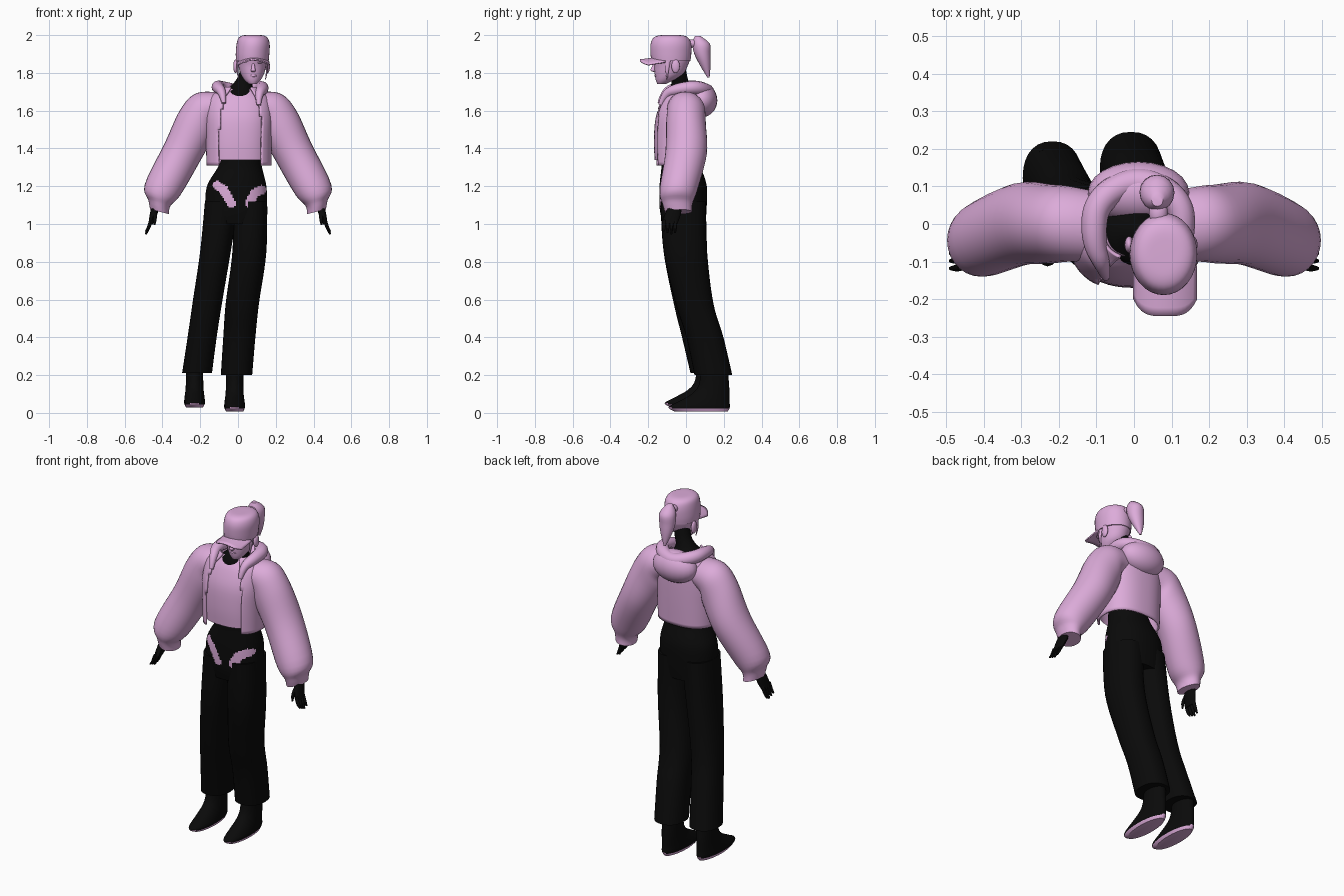
import bpy, bmesh, math
from mathutils import Vector

if "Cube" in bpy.data.objects:
    bpy.data.objects.remove(bpy.data.objects["Cube"])


def material(name, color):
    m = bpy.data.materials.new(name)
    m.use_nodes = True
    m.diffuse_color = color
    m.node_tree.nodes["Principled BSDF"].inputs["Base Color"].default_value = color
    return m


PINK = material("soft pink", (0.72, 0.41, 0.70, 1))
BLACK = material("black", (0.003, 0.003, 0.003, 1))
parts = []


def finish(name, bm, mats, rule=None, drop=None):
    bmesh.ops.recalc_face_normals(bm, faces=bm.faces)
    if drop:
        doomed = [f for f in bm.faces if drop(f.calc_center_median())]
        bmesh.ops.delete(bm, geom=doomed, context='FACES')
    if rule:
        for f in bm.faces:
            f.material_index = int(rule(f.calc_center_median(), f.normal))
    mesh = bpy.data.meshes.new(name)
    bm.to_mesh(mesh)
    bm.free()
    for m in mats:
        mesh.materials.append(m)
    ob = bpy.data.objects.new(name, mesh)
    bpy.context.collection.objects.link(ob)
    parts.append(ob)
    return ob


def spline(keys, steps):
    """Smoothly fill in rings between the key rings."""
    k = [keys[0]] + keys + [keys[-1]]
    out = []
    for a, b, c, d in zip(k, k[1:], k[2:], k[3:]):
        for s in range(steps):
            t = s / steps
            out.append([q + t / 2 * (r - p + t * (2 * p - 5 * q + 4 * r - w + t * (3 * (q - r) + w - p)))
                        for p, q, r, w in zip(a, b, c, d)])
    return out + [keys[-1]]


def loft(name, keys, mats, seg=28, steps=4, power=2.0, caps=True, rule=None, drop=None):
    """Skin rings of (x, y, z, half width, half depth, tilt)."""
    bm = bmesh.new()
    keys = [tuple(k) + (0,) * (6 - len(k)) for k in keys]
    rings = []
    for x, y, z, rx, ry, t in spline(keys, steps):
        ring = []
        for j in range(seg):
            a = math.tau * j / seg
            c, s = [math.copysign(abs(v) ** (2 / power), v) for v in (math.cos(a), math.sin(a))]
            ring.append(bm.verts.new((x + rx * c * math.cos(t), y + ry * s, z + rx * c * math.sin(t))))
        rings.append(ring)
    for a, b in zip(rings, rings[1:]):
        for j in range(seg):
            n = (j + 1) % seg
            bm.faces.new((a[j], a[n], b[n], b[j]))
    if caps:
        bm.faces.new(rings[0])
        bm.faces.new(rings[-1])
    return finish(name, bm, mats, rule, drop)


def ball(name, center, size, mat):
    bm = bmesh.new()
    bmesh.ops.create_uvsphere(bm, u_segments=24, v_segments=14, radius=1)
    for v in bm.verts:
        v.co = Vector(a * b for a, b in zip(v.co, size)) + Vector(center)
    return finish(name, bm, [mat])


def solidify(ob, thickness):
    m = ob.modifiers.new("thickness", 'SOLIDIFY')
    m.thickness = thickness


def near_path(c, path, width):
    """True where a point lies close to a polyline in the front plane."""
    p = Vector((c.x, c.z))
    for a, b in zip(path, path[1:]):
        a, b = Vector(a), Vector(b)
        t = max(0, min(1, (p - a).dot(b - a) / (b - a).length_squared))
        if (a + (b - a) * t - p).length < width:
            return True
    return False


# Trousers: hips with pink front patches
patches = [[(-.11, 1.205), (-.075, 1.18), (-.035, 1.11)], [(.125, 1.18), (.09, 1.165), (.06, 1.11)]]
loft("trouser_hips", [(.018, -.03, 1.44, .1, .1), (.018, -.03, 1.36, .102, .1), (.01, -.025, 1.3, .117, .105),
                      (-.007, -.015, 1.2, .157, .125), (-.01, -.015, 1.08, .165, .124),
                      (-.013, -.01, 1.0, .166, .112)],
     [BLACK, PINK], seg=120, steps=14, power=2.2,
     rule=lambda c, n: c.y < -.03 and any(near_path(c, p, .024) for p in patches))

# Trouser legs
loft("left_trouser_leg", [(.065, -.015, 1.12, .088, .12), (.06, -.003, .85, .09, .115), (.023, .045, .58, .088, .1),
                          (.007, .1, .4, .085, .098), (-.008, .145, .2, .083, .1)], [BLACK], steps=6, power=2.3)
loft("right_trouser_leg", [(-.085, -.015, 1.12, .09, .12), (-.12, -.003, .85, .081, .115),
                           (-.163, .032, .58, .078, .097), (-.19, .075, .4, .077, .096),
                           (-.217, .122, .21, .079, .098)], [BLACK], steps=6, power=2.3)

# Feet with pink soles
for side, dx, dy, dz in (("left", -.018, 0, 0), ("right", -.23, -.02, .022)):
    shape = [(.08, .007, .045, .14), (.07, .03, .055, .163), (.095, .06, .053, .135), (.13, .1, .048, .1),
             (.148, .15, .046, .08), (.15, .25, .046, .07)]
    loft(side + "_foot", [(dx, y + dy, z + dz, w, d) for y, z, w, d in shape], [BLACK, PINK],
         rule=lambda c, n: n.z < -.3 and c.z < .05)

# Cropped shirt and open jacket
torso = [(.005, -.04, 1.31, .172, .136), (.005, -.04, 1.45, .175, .14), (.005, -.035, 1.57, .178, .136),
         (.005, -.02, 1.66, .165, .118), (.01, -.01, 1.705, .12, .098), (.01, -.012, 1.725, .095, .085)]
shirt = [(x, y, max(z, 1.35) - .01, rx - .012, ry - .01) for x, y, z, rx, ry in torso]
loft("shirt", shirt, [PINK], seg=48, power=2.4, caps=False)
jacket = loft("jacket_body", torso, [PINK], seg=72, steps=5, power=2.4, caps=False,
              drop=lambda c: abs(c.x - .017) < -.9 * (c.y + .03))
solidify(jacket, .01)

# Sleeves, hands and fingers
sleeve = [(.07, -.01, 1.62, .075, .09, 1.4), (.17, 0, 1.605, .1, .1, 1.1), (.22, 0, 1.53, .115, .105, .75),
          (.3, 0, 1.37, .105, .11, .55), (.4, -.04, 1.18, .098, .1, .3), (.416, -.045, 1.11, .06, .08, .25),
          (.415, -.04, 1.065, .052, .072, .25)]
palm = [(.43, -.05, 1.12, .024, .03, .3), (.448, -.07, 1.05, .019, .042, .3), (.463, -.085, 1.0, .012, .038, .3)]
for side, s in (("left", 1), ("right", -1)):
    def mirror(keys):
        return [(s * x, y, z, rx, ry, s * t) for x, y, z, rx, ry, t in keys]
    loft(side + "_sleeve", mirror(sleeve), [PINK], steps=5)
    loft(side + "_palm", mirror(palm), [BLACK], seg=16)
    for i in range(4):
        y, tip = -.055 - .02 * i, .945 + .008 * abs(i - 1)
        loft(f"{side}_finger_{i + 1}", mirror([(.46, y, 1.02, .009, .01, .3), (.474, y - .002, .98, .009, .009, .3),
                                               (.488, y - .003, tip, .005, .005, .3)]), [BLACK], seg=8)
    loft(side + "_thumb", mirror([(.442, -.09, 1.065, .011, .012, 0), (.44, -.115, 1.03, .01, .01, 0),
                                  (.442, -.125, .995, .005, .005, 0)]), [BLACK], seg=8)

# Hood: hanging bag with a rolled rim ending in two lapels
ball("hood_bag", (.012, .083, 1.655), (.135, .083, .09), PINK)
rim = [(-.075, -.14, 1.64, .35), (-.082, -.115, 1.7, .65), (-.11, -.04, 1.725, 1), (-.1, .065, 1.725, 1.1),
       (.012, .125, 1.695, 1.2), (.125, .065, 1.725, 1.1), (.13, -.04, 1.715, 1), (.11, -.115, 1.69, .65),
       (.11, -.135, 1.63, .35)]
curve = bpy.data.curves.new("hood_rim", 'CURVE')
curve.dimensions = '3D'
curve.bevel_depth = .033
curve.bevel_resolution = 4
curve.use_fill_caps = True
line = curve.splines.new('NURBS')
line.points.add(len(rim) - 1)
for p, (x, y, z, r) in zip(line.points, rim):
    p.co = (x, y, z, 1)
    p.radius = r
line.order_u = 3
line.use_endpoint_u = True
curve.materials.append(PINK)
hood_rim = bpy.data.objects.new("hood_rim", curve)
bpy.context.collection.objects.link(hood_rim)
bpy.ops.object.select_all(action='DESELECT')
hood_rim.select_set(True)
bpy.context.view_layer.objects.active = hood_rim
bpy.ops.object.convert(target='MESH')
parts.append(bpy.context.object)

# Neck
loft("neck", [(.01, -.025, 1.66, .1, .09), (.01, -.03, 1.7, .08, .075), (.022, -.03, 1.735, .055, .05),
              (.045, -.035, 1.78, .045, .042), (.06, -.05, 1.84, .045, .045)], [BLACK])

# Head, nose, lips, ears and side locks
loft("head", [(.078, -.128, 1.742, .022, .024), (.077, -.112, 1.762, .043, .048), (.076, -.09, 1.795, .062, .076),
              (.075, -.08, 1.84, .074, .09), (.075, -.078, 1.88, .08, .1), (.075, -.078, 1.93, .075, .09)], [PINK])
loft("nose", [(.08, -.165, 1.85, .007, .006), (.081, -.172, 1.825, .01, .013), (.081, -.174, 1.812, .013, .014),
              (.081, -.165, 1.805, .009, .008)], [PINK], seg=10)
ball("lips", (.08, -.158, 1.785), (.02, .009, .007), PINK)
for side, s in (("left", 1), ("right", -1)):
    ball(side + "_ear", (.072 + s * .085, -.055, 1.835), (.012, .022, .036), PINK)
    ball(side + "_brow", (.08 + s * .03, -.155, 1.855), (.02, .012, .006), PINK)
    loft(side + "_side_lock", [(.075 + s * .077, -.095, 1.87, .006, .014), (.075 + s * .078, -.1, 1.81, .005, .008),
                               (.075 + s * .07, -.1, 1.765, .002, .002)], [PINK], seg=8)

# Cap crown and curved brim
loft("cap_crown", [(.076, -.08, 1.862, .086, .103), (.077, -.08, 1.9, .089, .108), (.08, -.08, 1.95, .088, .108),
                   (.08, -.08, 1.984, .078, .094), (.08, -.08, 1.998, .055, .065), (.08, -.08, 2.0, .02, .02)],
     [PINK], seg=32)
bm = bmesh.new()
grid = []
for i in range(17):
    u = i / 8 - 1
    front = -.245 + .045 * u ** 4
    grid.append([bm.verts.new((.083 + .085 * u, -.11 + (front + .11) * v / 6, 1.888 - .028 * u * u - .016 * v / 6))
                 for v in range(7)])
for a, b in zip(grid, grid[1:]):
    for v in range(6):
        bm.faces.new((a[v], a[v + 1], b[v + 1], b[v]))
solidify(finish("cap_brim", bm, [PINK]), .007)

# Ponytail
ball("ponytail_knot", (.065, .03, 1.955), (.025, .035, .022), PINK)
loft("ponytail", [(.062, .062, 1.995, .015, .015), (.062, .08, 1.955, .043, .046), (.06, .087, 1.9, .045, .043),
                  (.057, .102, 1.84, .032, .028), (.055, .119, 1.775, .006, .006)], [PINK], seg=16)

# Smooth shading
bpy.ops.object.select_all(action='DESELECT')
for ob in parts:
    ob.select_set(True)
bpy.context.view_layer.objects.active = parts[0]
bpy.ops.object.shade_smooth_by_angle(angle=math.radians(45))
